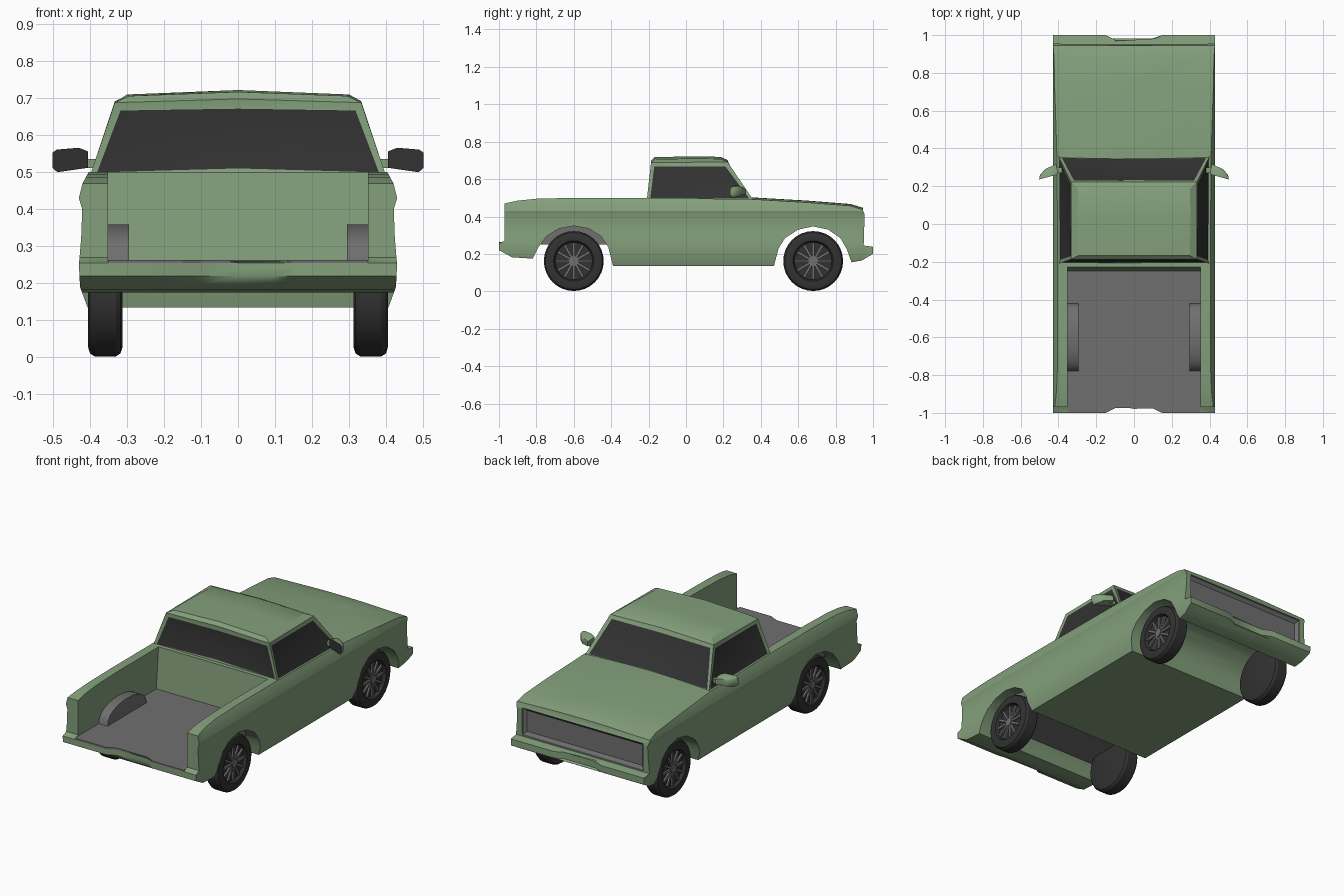
import bpy, bmesh, math
from mathutils import Matrix, Vector

if "Cube" in bpy.data.objects:
    bpy.data.objects.remove(bpy.data.objects["Cube"])


def mat(name, c):
    m = bpy.data.materials.new(name)
    m.diffuse_color = (*c, 1)
    m.use_nodes = True
    m.node_tree.nodes["Principled BSDF"].inputs["Base Color"].default_value = m.diffuse_color
    return m


GREEN = mat("green_paint", (0.23, 0.35, 0.20))
DARK = mat("dark_glass_rubber", (0.032, 0.032, 0.032))
GREY = mat("grey_trim", (0.16, 0.16, 0.16))


def finish(name, bm, mats):
    bmesh.ops.recalc_face_normals(bm, faces=bm.faces[:])
    me = bpy.data.meshes.new(name)
    bm.to_mesh(me)
    bm.free()
    ob = bpy.data.objects.new(name, me)
    bpy.context.collection.objects.link(ob)
    for m in mats:
        me.materials.append(m)
    return ob


def smooth(ob, angle=30):
    bpy.ops.object.select_all(action='DESELECT')
    ob.select_set(True)
    bpy.context.view_layer.objects.active = ob
    bpy.ops.object.shade_smooth_by_angle(angle=math.radians(angle))


def prism(profile, x0, x1):
    """Extrude a (y, z) outline from x0 to x1."""
    bm = bmesh.new()
    f = bm.faces.new([bm.verts.new((x0, y, z)) for y, z in profile])
    ext = bmesh.ops.extrude_face_region(bm, geom=[f])['geom']
    for v in ext:
        if isinstance(v, bmesh.types.BMVert):
            v.co.x = x1
    return bm


def rect(y0, y1, z0, z1):
    return [(y0, z0), (y1, z0), (y1, z1), (y0, z1)]


def notch(bm, cuts=(-0.15, -0.1, 0, 0.1, 0.15)):
    """Set the middle of the bumper ends back a little."""
    for x in cuts:
        bmesh.ops.bisect_plane(bm, geom=bm.verts[:] + bm.edges[:] + bm.faces[:],
                               plane_co=(x, 0, 0), plane_no=(1, 0, 0), dist=1e-5)
    for v in bm.verts:
        if abs(v.co.y) > 0.985 and abs(v.co.x) < 0.12:
            v.co.y -= math.copysign(0.025, v.co.y)


# Body: side outline with both wheel arches
outline = [(-0.39, 0.135), (0.47, 0.135), (0.495, 0.23), (0.53, 0.285), (0.60, 0.33),
           (0.68, 0.347), (0.76, 0.33), (0.825, 0.285), (0.86, 0.225), (0.885, 0.155),
           (0.94, 0.165), (1.0, 0.20), (1.0, 0.238), (0.95, 0.245), (0.955, 0.41),
           (0.945, 0.437), (0.88, 0.457), (0.65, 0.475), (0.36, 0.492), (-0.21, 0.50),
           (-0.6, 0.50), (-0.8, 0.495), (-0.9, 0.485), (-0.97, 0.47), (-0.97, 0.27),
           (-1.0, 0.255), (-1.0, 0.22), (-0.93, 0.182), (-0.82, 0.175), (-0.79, 0.235),
           (-0.745, 0.295), (-0.68, 0.335), (-0.60, 0.35), (-0.52, 0.335),
           (-0.455, 0.295), (-0.415, 0.235)]
section = [(0.13, 0.405), (0.19, 0.427), (0.25, 0.43), (0.32, 0.424), (0.40, 0.421),
           (0.43, 0.43), (0.47, 0.42), (0.52, 0.393)]


def half_width(z):
    for (z0, a), (z1, b) in zip(section, section[1:]):
        if z <= z1:
            return a + (b - a) * (z - z0) / (z1 - z0)
    return section[-1][1]


bm = prism(outline, -0.43, 0.43)
bmesh.ops.triangulate(bm, faces=bm.faces[:])
for z, _ in section[1:-1]:
    bmesh.ops.bisect_plane(bm, geom=bm.verts[:] + bm.edges[:] + bm.faces[:],
                           plane_co=(0, 0, z), plane_no=(0, 0, 1), dist=1e-5)
for v in bm.verts:
    if abs(v.co.x) > 0.42:
        v.co.x = math.copysign(half_width(v.co.z), v.co.x)
notch(bm)
for v in bm.verts:  # crowned hood
    if v.co.z > 0.436 and v.co.y > 0.3 and abs(v.co.x) < 0.39:
        v.co.z += 0.01 * (1 - (v.co.x / 0.42) ** 2)
body = finish("body", bm, [GREEN])

# Open the load bed and the grille recess
bed = prism([(-1.1, 0.258), (-0.25, 0.258), (-0.22, 0.6), (-1.1, 0.6)], -0.352, 0.352)
recess = prism(rect(0.915, 1.1, 0.252, 0.412), -0.39, 0.39)
for name, b in (("bed_cutter", bed), ("grille_cutter", recess)):
    cutter = finish(name, b, [GREEN])
    cutter.hide_render = True
    mod = body.modifiers.new(name, 'BOOLEAN')
    mod.operation, mod.object, mod.solver = 'DIFFERENCE', cutter, 'EXACT'
    bpy.context.view_layer.objects.active = body
    bpy.ops.object.modifier_apply(modifier=name)
    bpy.data.objects.remove(cutter)
smooth(body)

# Grille panel with sunken centre
bm = prism(rect(0.912, 0.947, 0.25, 0.414), -0.392, 0.392)
bm.normal_update()
bmesh.ops.recalc_face_normals(bm, faces=bm.faces[:])
front = max(bm.faces, key=lambda f: f.calc_center_median().y)
bmesh.ops.inset_individual(bm, faces=[front], thickness=0.03, depth=-0.015)
finish("grille", bm, [GREY])

# Bed floor and inner wheel housings
bm = prism(rect(-1.0, -0.245, 0.25, 0.263), -0.352, 0.352)
notch(bm)
finish("bed_floor", bm, [GREY])
arc = [(-0.6 + 0.18 * math.cos(math.pi * i / 12), 0.258 + 0.1 * math.sin(math.pi * i / 12) ** 0.8)
       for i in range(13)]
for s, side in ((-1, "left"), (1, "right")):
    smooth(finish(side + "_bed_wheel_housing", prism(arc, s * 0.295, s * 0.354), [GREY]))

# Cab: base, eave and roof rings; four sides get inset windows
bm = bmesh.new()


def ring(x, yr, yf, zr, zf, crown):
    return [bm.verts.new(p) for p in ((-x, yr, zr), (0, yr, zr + crown), (x, yr, zr),
                                      (x, yf, zf), (0, yf, zf + crown), (-x, yf, zf))]


base = ring(0.402, -0.21, 0.362, 0.485, 0.485, 0)
eave = ring(0.333, -0.187, 0.222, 0.688, 0.692, 0.01)
roof = ring(0.295, -0.168, 0.185, 0.706, 0.708, 0.011)
peak = [bm.verts.new((x, 0.03, z)) for x, z in ((-0.3, 0.71), (0, 0.722), (0.3, 0.71))]
windows = [bm.faces.new(base[0:3] + eave[2::-1]), bm.faces.new(base[3:6] + eave[5:2:-1]),
           bm.faces.new((base[2], base[3], eave[3], eave[2])),
           bm.faces.new((base[5], base[0], eave[0], eave[5]))]
for i in (0, 1, 3, 4):
    bm.faces.new((eave[i], eave[i + 1], roof[i + 1], roof[i]))
for a, b, p in ((2, 3, 2), (5, 0, 0)):
    bm.faces.new((eave[a], eave[b], roof[b], peak[p], roof[a]))
for q in ((roof[0], roof[1], peak[1], peak[0]), (roof[1], roof[2], peak[2], peak[1]),
          (peak[0], peak[1], roof[4], roof[5]), (peak[1], peak[2], roof[3], roof[4])):
    bm.faces.new(q)
bmesh.ops.recalc_face_normals(bm, faces=bm.faces[:])
bmesh.ops.inset_individual(bm, faces=windows, thickness=0.026, depth=-0.005)
for f in windows:
    f.material_index = 1
smooth(finish("cab", bm, [GREEN, DARK]), 25)

# Door mirrors: glass outline lofted to a smaller, rounded back
glass = [(0.405, 0.512), (0.488, 0.50), (0.502, 0.512), (0.502, 0.553), (0.49, 0.561),
         (0.43, 0.566), (0.405, 0.556)]
for s, side in ((-1, "left"), (1, "right")):
    bm = bmesh.new()
    loops = []
    for k, dy, dx in ((1, 0, 0), (0.95, 0.025, -0.002), (0.6, 0.055, -0.012)):
        loops.append([bm.verts.new((s * (0.453 + (x - 0.453) * k + dx),
                                    0.262 - (x - 0.405) * 0.27 + dy,
                                    0.534 + (z - 0.534) * k)) for x, z in glass])
    n = len(glass)
    for a, b in zip(loops, loops[1:]):
        for i in range(n):
            bm.faces.new((a[i], a[(i + 1) % n], b[(i + 1) % n], b[i]))
    bm.faces.new(loops[0]).material_index = 1
    bm.faces.new(loops[-1])
    smooth(finish(side + "_mirror", bm, [GREEN, DARK]), 40)
    stem = prism(rect(0.27, 0.298, 0.512, 0.535), s * 0.37, s * 0.43)
    finish(side + "_mirror_stem", stem, [GREEN])

# Wheels: lathed tyre, hub and twelve spokes
tyre = [(0, 0.315), (0.135, 0.312), (0.152, 0.318), (0.16, 0.33), (0.16, 0.387), (0.152, 0.4),
        (0.135, 0.405), (0.108, 0.403), (0.1, 0.385), (0, 0.383)]
for s, side in ((-1, "left"), (1, "right")):
    for y, end in ((-0.6, "bed"), (0.68, "hood")):
        centre = Vector((0, y, 0.162))
        bm = bmesh.new()
        vs = [bm.verts.new((s * x, y, 0.162 + r)) for r, x in tyre]
        es = [bm.edges.new(p) for p in zip(vs, vs[1:])]
        bmesh.ops.spin(bm, geom=vs + es, cent=centre, axis=(1, 0, 0),
                       angle=math.tau, steps=32, use_duplicate=False)
        bmesh.ops.remove_doubles(bm, verts=bm.verts[:], dist=1e-4)
        smooth(finish(f"{side}_{end}_tyre", bm, [DARK]))
        bm = bmesh.new()
        bmesh.ops.create_cone(bm, cap_ends=True, segments=16, radius1=0.024, radius2=0.024, depth=0.02,
                              matrix=Matrix.Translation((s * 0.39, y, 0.162)) @ Matrix.Rotation(math.pi / 2, 4, 'Y'))
        for i in range(12):
            m = (Matrix.Translation((s * 0.388, y, 0.162)) @ Matrix.Rotation(math.tau * i / 12, 4, 'X')
                 @ Matrix.Translation((0, 0, 0.058)) @ Matrix.Diagonal((0.014, 0.013, 0.082, 1)))
            bmesh.ops.create_cube(bm, size=1, matrix=m)
        finish(f"{side}_{end}_spokes", bm, [GREY])
